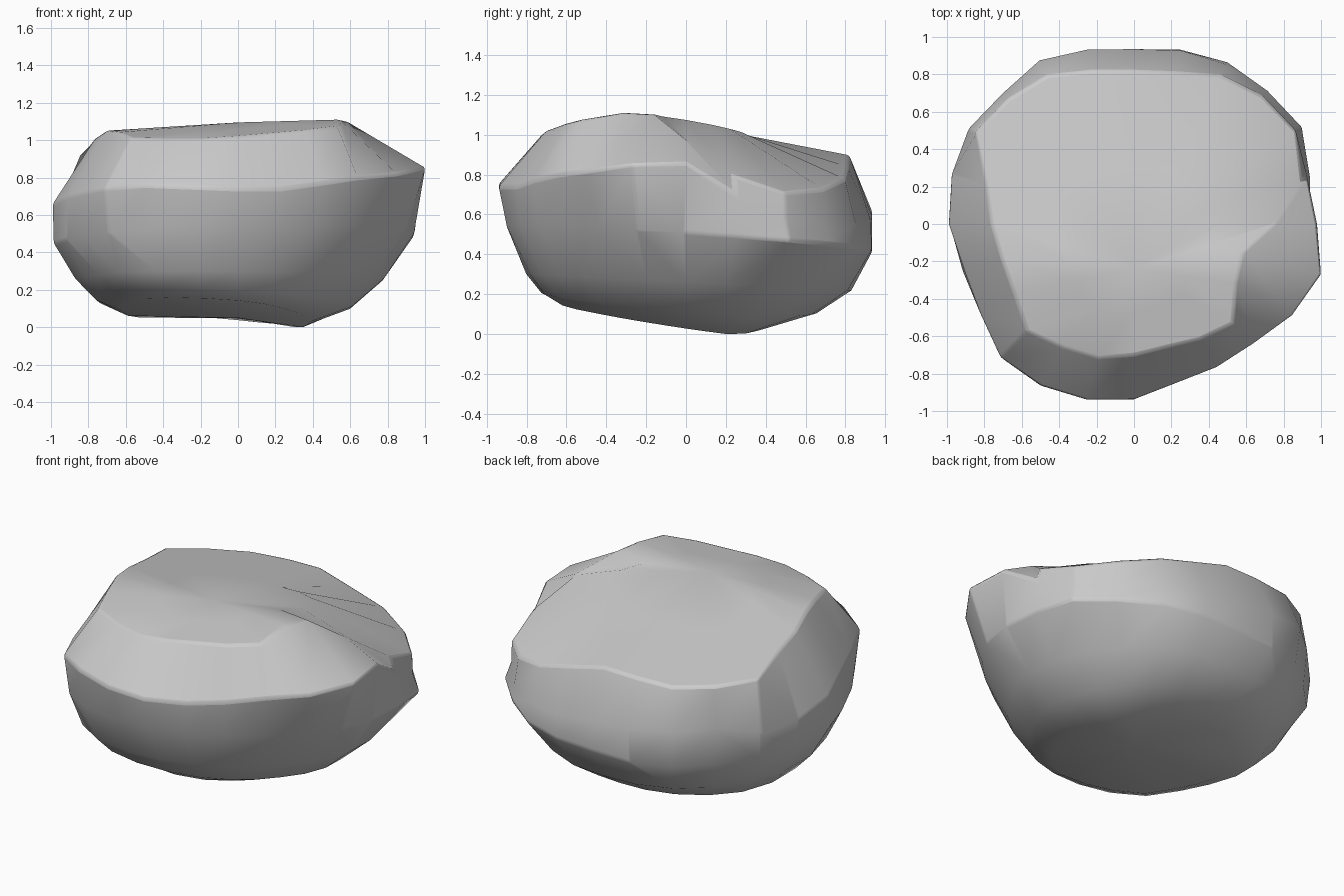
import bpy, bmesh
from math import cos, sin, pi, radians

cube = bpy.data.objects.get("Cube")
if cube:
    bpy.data.objects.remove(cube, do_unlink=True)

# Radii of each ring of the boulder, counter-clockwise from +x
CAP = [.75, .93, 1, .97, .92, .84, .82, .85, .92, .95, .98, .82,
       .76, .73, .74, .81, .76, .74, .7, .68, .71, .75, .63, .6]
SHOULDER = [.98, .955, 1, .995, .985, .96, .935, .965, 1.01, .99, 1.02, 1.01,
            .99, .94, .95, 1.01, 1, .975, .94, .88, .885, .905, .98, 1.04]
SHOULDER_Z = [.86, .7, .58, .55, .55, .57, .59, .62, .64, .65, .6, .62,
              .66, .7, .72, .74, .76, .75, .74, .74, .77, .8, .82, .85]
WAIST = [.945, .975, 1.04, 1.01, 1, .965, .935, .96, .98, .97, 1, .99,
         .985, .95, .95, .98, .96, .93, .9, .86, .85, .85, .88, .93]
LOWER = [.78, .8, .82, .83, .84, .84, .83, .85, .87, .88, .88, .88,
         .87, .85, .86, .9, .88, .83, .78, .75, .73, .72, .72, .75]
BASE = [.38, .38, .4, .42, .42, .4, .42, .46, .52, .58, .6, .61,
        .62, .63, .65, .7, .68, .65, .62, .57, .5, .45, .41, .39]
COUNT = len(CAP)
RIDGE_Y = -.24


def cap_z(x, y):
    """Sloping top with a soft ridge, falling away at the left back corner."""
    d = y - RIDGE_Y
    corner = max(.82 * x + .57 * y - .45, 0)
    side = max(x - .55, 0)
    return 1.095 + .05 * x - .18 * max(d, 0) + .16 * min(d, 0) - .25 * side - .4 * corner


def base_z(x, y):
    """Tilted underside, turning up again at the back."""
    return max(.05 - .06 * x - .15 * y + .3 * max(y - .25, 0), 0)


def lower_z(x, y):
    return .26 - .05 * y


def waist_z(x, y):
    return .48 + .03 * x - .07 * y


def mix(p, q, t, tz):
    """Point between p and q, with its own blend for height."""
    return [a + (b - a) * f for a, b, f in zip(p, q, (t, t, tz))]


def ring(radii, height):
    points = []
    for i, r in enumerate(radii):
        a = 2 * pi * i / COUNT
        x, y = r * cos(a), r * sin(a)
        points.append((x, y, height(x, y)))
    return points


# Stack the rings from underside to top
base, lower, cap = ring(BASE, base_z), ring(LOWER, lower_z), ring(CAP, cap_z)
curve_under = [mix(p, q, .57, .36) for p, q in zip(base, lower)]
shoulder = [(p[0], p[1], z) for p, z in zip(ring(SHOULDER, waist_z), SHOULDER_Z)]
summit = (0, RIDGE_Y, cap_z(0, RIDGE_Y))
crown = []
for p in cap:
    x, y, z = mix(p, summit, .5, .5)
    crown.append((x, y, cap_z(x, y)))
rings = [base, curve_under, lower, ring(WAIST, waist_z), shoulder, cap, crown]

bm = bmesh.new()
loops = [[bm.verts.new(p) for p in pts] for pts in rings]
for low, high in zip(loops, loops[1:]):
    for i in range(COUNT):
        j = (i + 1) % COUNT
        bm.faces.new((low[i], low[j], high[j], high[i]))

# Close the top and the underside with fans
for loop, tip in ((loops[0], (0, 0, base_z(0, 0))), (loops[-1], summit)):
    centre = bm.verts.new(tip)
    for i in range(COUNT):
        bm.faces.new((loop[i], loop[(i + 1) % COUNT], centre))
bmesh.ops.recalc_face_normals(bm, faces=bm.faces)

mesh = bpy.data.meshes.new("boulder")
bm.to_mesh(mesh)
bm.free()
boulder = bpy.data.objects.new("boulder", mesh)
bpy.context.collection.objects.link(boulder)

# Plain stone colour
stone = bpy.data.materials.new("grey_stone")
stone.use_nodes = True
colour = (.6, .6, .6, 1)
stone.diffuse_color = colour
stone.node_tree.nodes["Principled BSDF"].inputs["Base Color"].default_value = colour
mesh.materials.append(stone)

# Worn edges
bevel = boulder.modifiers.new("worn_edges", 'BEVEL')
bevel.width = .015
bevel.segments = 2
bevel.limit_method = 'ANGLE'
bevel.angle_limit = radians(28)

bpy.ops.object.select_all(action='DESELECT')
boulder.select_set(True)
bpy.context.view_layer.objects.active = boulder
bpy.ops.object.shade_smooth_by_angle(angle=radians(40))
